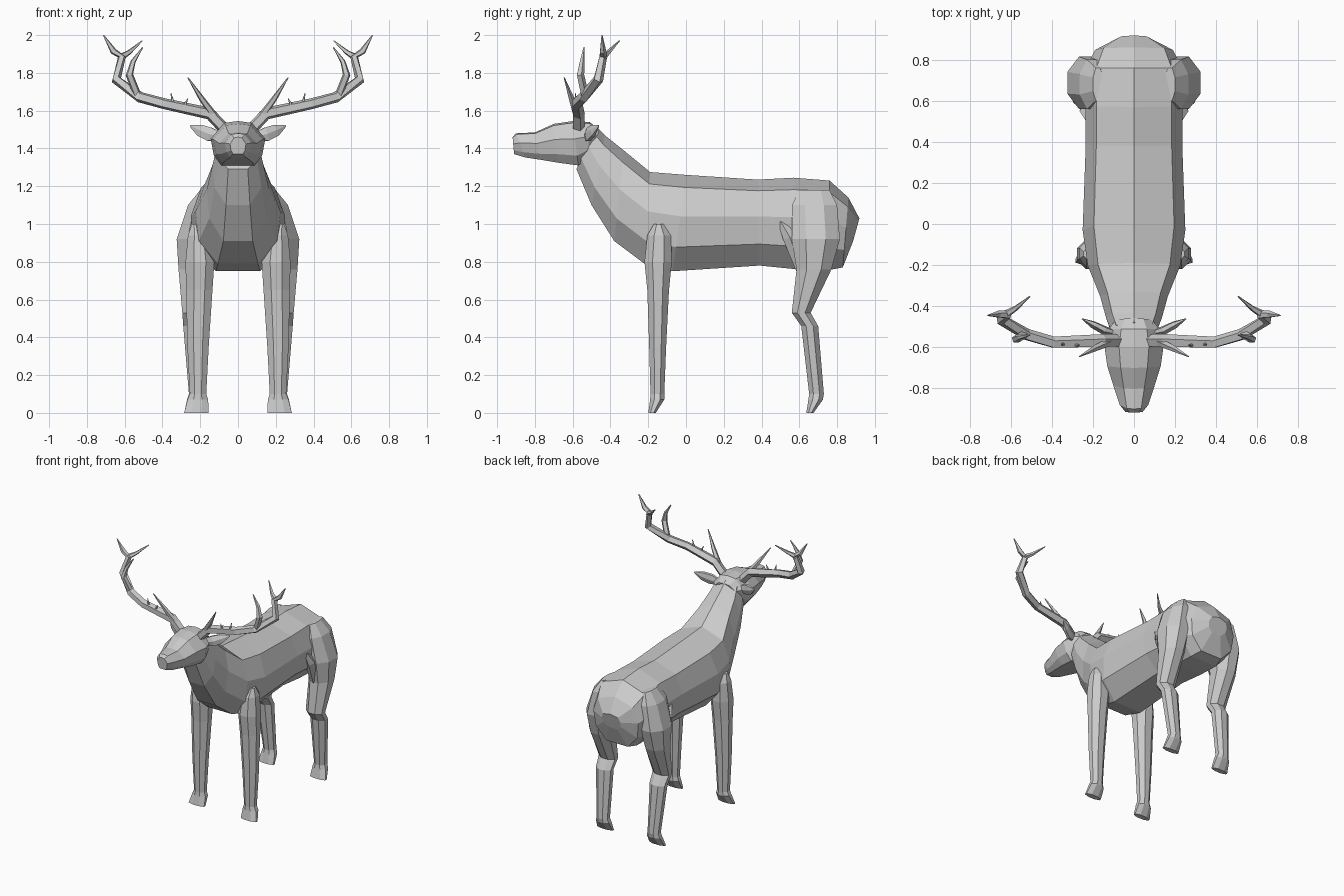
import bpy, bmesh
from math import cos, sin, pi
from mathutils import Vector


def loft(name, rings, mirror=False):
    """Skin a list of equally sized rings and close both ends."""
    bm = bmesh.new()
    rows = [[bm.verts.new(p) for p in ring] for ring in rings]
    n = len(rows[0])
    for a, b in zip(rows, rows[1:]):
        for i in range(n):
            j = (i + 1) % n
            bm.faces.new((a[i], a[j], b[j], b[i]))
    bm.faces.new(rows[0][::-1])
    bm.faces.new(rows[-1])
    bmesh.ops.recalc_face_normals(bm, faces=bm.faces)
    mesh = bpy.data.meshes.new(name)
    bm.to_mesh(mesh)
    bm.free()
    ob = bpy.data.objects.new(name, mesh)
    bpy.context.collection.objects.link(ob)
    if mirror:
        ob.modifiers.new("mirror", 'MIRROR')
    return ob


def slices(name, profile, sections):
    """Sections (top y, top z, bottom y, bottom z, half width) along the animal."""
    full = profile + [(-u, v) for u, v in reversed(profile) if u > 0]
    rings = []
    for ty, tz, by, bz, w in sections:
        rings.append([(u * w, by + (ty - by) * v, bz + (tz - bz) * v) for u, v in full])
    return loft(name, rings)


def leg(name, stations):
    """Horizontal rings: z, inner x, outer x, front y, back y."""
    rings = []
    for z, x0, x1, y0, y1 in stations:
        rings.append([((x0 + x1) / 2 + (x1 - x0) / 2 * cos(pi * (i + .5) / 4) * 1.08,
                       (y0 + y1) / 2 + (y1 - y0) / 2 * sin(pi * (i + .5) / 4) * 1.08, z)
                      for i in range(8)])
    return loft(name, rings, True)


def tube(name, path, sides=5, flat=1.0, ref=(0, 1, 0)):
    """Tapered tube through points (x, y, z, radius)."""
    pts = [Vector(p[:3]) for p in path]
    rings = []
    for k, p in enumerate(pts):
        d = (pts[min(k + 1, len(pts) - 1)] - pts[max(k - 1, 0)]).normalized()
        a = (Vector(ref) - d * d.dot(Vector(ref))).normalized()
        b = d.cross(a)
        r = path[k][3]
        rings.append([p + a * r * flat * cos(2 * pi * i / sides) + b * r * sin(2 * pi * i / sides)
                      for i in range(sides)])
    return loft(name, rings, True)


# Neck, torso and rump
slices("body", [(0, 1), (.78, .87), (1, .57), (.92, .25), (.47, 0)], [
    (-.48, 1.52, -.58, 1.29, .11),
    (-.43, 1.47, -.50, 1.10, .135),
    (-.33, 1.39, -.38, .91, .165),
    (-.19, 1.275, -.22, .79, .225),
    (0, 1.26, -.07, .75, .25),
    (.38, 1.235, .39, .78, .235),
    (.57, 1.245, .59, .76, .235),
    (.76, 1.23, .75, .755, .235),
    (.86, 1.14, .83, .77, .19),
    (.918, 1.03, .885, .91, .08)])

# Head
slices("head", [(0, 1), (.5, .96), (1, .6), (.88, .22), (.6, 0)], [
    (-.918, 1.46, -.91, 1.37, .042),
    (-.90, 1.48, -.85, 1.352, .07),
    (-.80, 1.485, -.77, 1.34, .1),
    (-.70, 1.53, -.68, 1.325, .13),
    (-.60, 1.545, -.57, 1.31, .145),
    (-.51, 1.54, -.52, 1.35, .125),
    (-.46, 1.50, -.48, 1.40, .09)])

# Ears
tube("ear", [(.09, -.53, 1.46, .025), (.15, -.515, 1.475, .042),
             (.20, -.49, 1.495, .036), (.252, -.462, 1.52, .006)], 6, .5)

# Antlers: main beam, then tines
tube("antler_beam", [(.06, -.57, 1.49, .033), (.15, -.57, 1.585, .034), (.39, -.578, 1.637, .030),
                     (.52, -.54, 1.672, .030), (.645, -.465, 1.765, .028),
                     (.615, -.44, 1.885, .022), (.66, -.44, 1.915, .018), (.712, -.445, 2.0, .003)])
tines = {
    "brow_tine": [(.11, -.57, 1.55, .022), (.19, -.605, 1.66, .016), (.265, -.645, 1.775, .003)],
    "middle_tine": [(.53, -.535, 1.675, .022), (.575, -.56, 1.79, .021),
                    (.555, -.55, 1.86, .014), (.505, -.54, 1.935, .003)],
    "top_tine": [(.625, -.44, 1.88, .02), (.575, -.41, 1.91, .013), (.507, -.352, 1.97, .003)],
    "inner_spike": [(.29, -.59, 1.615, .012), (.265, -.59, 1.665, .002)],
    "outer_spike": [(.34, -.585, 1.625, .012), (.355, -.585, 1.692, .002)]}
for name, path in tines.items():
    tube(name, path)

# Legs with hooves
leg("front_leg", [(1.0, .20, .245, -.17, -.12), (.94, .15, .265, -.205, -.08),
                  (.80, .125, .278, -.22, -.075), (.65, .135, .275, -.205, -.09),
                  (.35, .155, .268, -.195, -.105), (.10, .168, .255, -.188, -.115),
                  (.07, .158, .268, -.19, -.115), (0, .155, .285, -.2, -.16)])
leg("hind_leg", [(1.18, .15, .20, .60, .76), (1.10, .14, .265, .56, .80),
                 (.92, .13, .325, .56, .815), (.76, .15, .315, .585, .77),
                 (.53, .16, .295, .56, .66), (.46, .165, .29, .61, .70),
                 (.10, .17, .26, .652, .73), (.07, .16, .27, .648, .725),
                 (0, .155, .285, .637, .675)])

# Skin fold in front of the thigh
tube("flank_fold", [(.215, .485, 1.04, .008), (.225, .55, .93, .04), (.22, .61, .76, .03)], 5, 1, (1, 0, 0))
